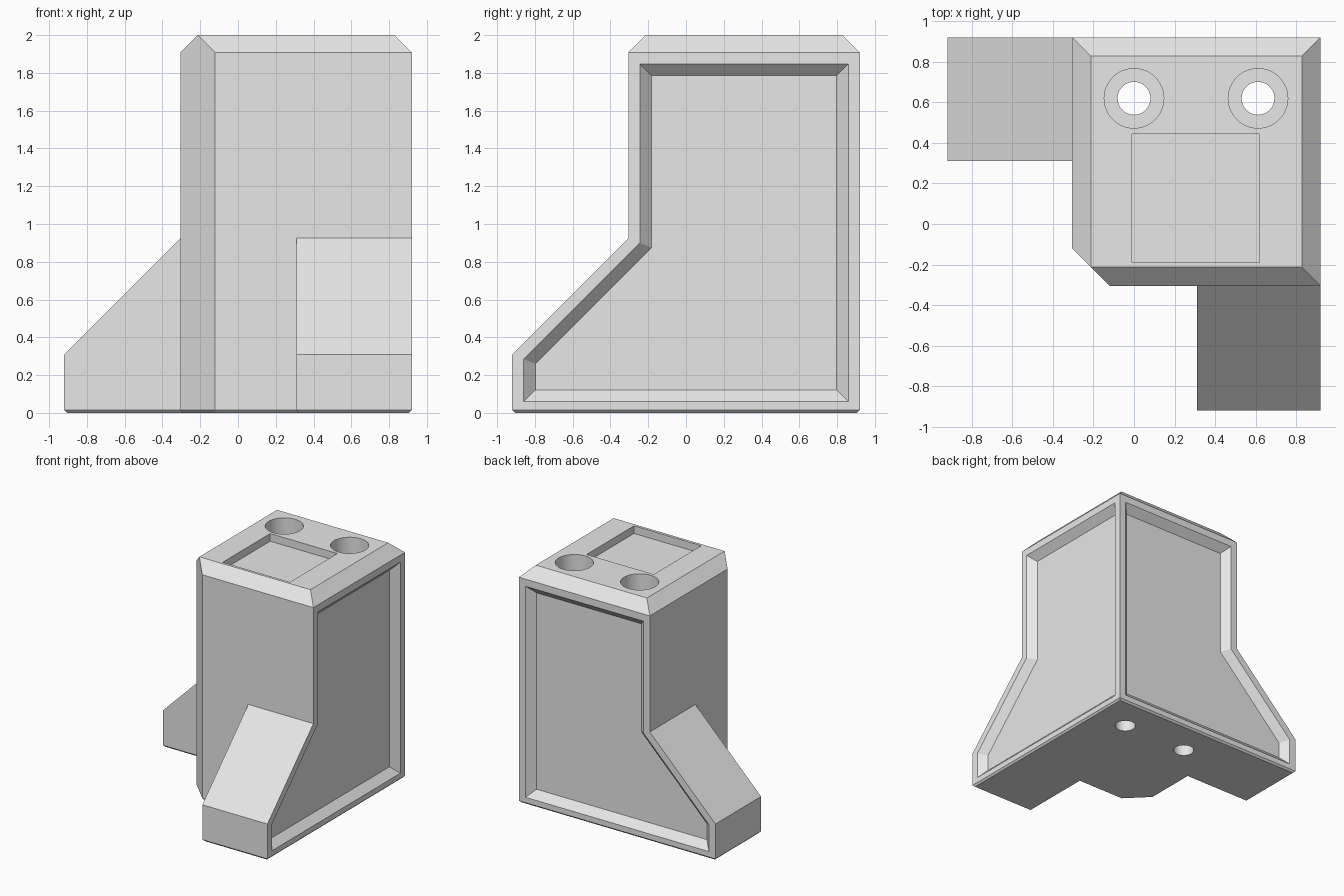
import bpy
import bmesh
from math import radians
from mathutils import Matrix

cube = bpy.data.objects.get("Cube")
if cube:
    bpy.data.objects.remove(cube, do_unlink=True)

HALF = 0.92       # half width of the footprint
INNER = -0.305    # inner sides of the tower
LEG = 0.31        # leg inner side, and height of the leg toe
HEIGHT = 2.0
TOP_BEVEL = 0.092
FOOT_BEVEL = 0.015
PANEL = 0.06      # panel rim width and recess depth

grey = bpy.data.materials.new("light_grey")
grey.use_nodes = True
grey.diffuse_color = (0.8, 0.8, 0.8, 1)
grey.node_tree.nodes["Principled BSDF"].inputs["Base Color"].default_value = (0.8, 0.8, 0.8, 1)


def finish(name, bm):
    bmesh.ops.recalc_face_normals(bm, faces=bm.faces)
    mesh = bpy.data.meshes.new(name)
    bm.to_mesh(mesh)
    bm.free()
    mesh.materials.append(grey)
    obj = bpy.data.objects.new(name, mesh)
    bpy.context.collection.objects.link(obj)
    return obj


def hull(name, points):
    bm = bmesh.new()
    for p in points:
        bm.verts.new(p)
    bmesh.ops.convex_hull(bm, input=bm.verts)
    bmesh.ops.dissolve_limit(bm, angle_limit=0.01, verts=bm.verts, edges=bm.edges)
    return finish(name, bm)


def swap(points, swapped):
    """Mirror points across the diagonal plane x = y."""
    return [(y, x, z) if swapped else (x, y, z) for x, y, z in points]


def combine(target, other, operation):
    mod = target.modifiers.new(operation.title(), 'BOOLEAN')
    mod.operation = operation
    mod.solver = 'EXACT'
    mod.object = other
    other.hide_render = True
    bpy.context.view_layer.objects.active = target
    bpy.ops.object.modifier_apply(modifier=mod.name)
    bpy.data.objects.remove(other, do_unlink=True)


def tower_ring(d, z):
    """Square with one cut corner, moved inwards by d."""
    a, b = INNER + d, HALF - d
    cut = INNER + 2 * TOP_BEVEL + 0.414 * d
    return [(b, b, z), (a, b, z), (a, cut, z), (cut, a, z), (b, a, z)]


# Tower with bevelled top and foot
t = INNER + TOP_BEVEL
u = HALF - TOP_BEVEL
body = hull("corner_body",
            tower_ring(FOOT_BEVEL, 0) + tower_ring(0, FOOT_BEVEL)
            + tower_ring(0, HEIGHT - TOP_BEVEL)
            + [(x, y, HEIGHT) for x in (t, u) for y in (t, u)])

# Two sloped legs, running into the tower
slope_top = LEG + HALF + INNER
for swapped in (False, True):
    pts = []
    for d, z in ((FOOT_BEVEL, 0), (0, FOOT_BEVEL)):
        pts += [(x, y, z) for x in (LEG + d, HALF - d) for y in (d - HALF, 0.4)]
    for x in (LEG, HALF):
        pts += [(x, -HALF, LEG), (x, INNER, slope_top), (x, 0.4, slope_top)]
    combine(body, hull("leg", swap(pts, swapped)), 'UNION')


def panel_ring(d, x):
    lo, hi, mid, k = d - HALF, HALF - d, INNER + d, 0.414 * d
    top = HEIGHT - TOP_BEVEL - d
    outline = [(lo, d), (hi, d), (hi, top), (mid, top), (mid, slope_top - k), (lo, LEG - k)]
    return [(x, y, z) for y, z in outline]


# Recessed side panels with sloping rims
for swapped in (False, True):
    bm = bmesh.new()
    rings = [[bm.verts.new(p) for p in swap(panel_ring(d, x), swapped)]
             for d, x in ((PANEL - 0.02, HALF + 0.02), (2 * PANEL + 0.002, HALF - PANEL))]
    for ring in rings:
        bm.faces.new(ring)
    n = len(rings[0])
    for i in range(n):
        j = (i + 1) % n
        bm.faces.new((rings[0][i], rings[0][j], rings[1][j], rings[1][i]))
    combine(body, finish("panel_cutter", bm), 'DIFFERENCE')

# Square recess in the top
combine(body, hull("top_cutter", [(x, y, z) for x in (-0.01, 0.62)
                                  for y in (-0.19, 0.445)
                                  for z in (HEIGHT - 0.065, HEIGHT + 0.1)]), 'DIFFERENCE')

# Counterbored screw holes
for x in (0.0, 0.612):
    for radius, low in ((0.147, LEG), (0.081, -0.1)):
        bm = bmesh.new()
        high = HEIGHT + 0.1
        bmesh.ops.create_cone(bm, cap_ends=True, segments=64, radius1=radius,
                              radius2=radius, depth=high - low,
                              matrix=Matrix.Translation((x, 0.62, (high + low) / 2)))
        combine(body, finish("hole_cutter", bm), 'DIFFERENCE')

# Merge flat regions and shade the holes smoothly
bm = bmesh.new()
bm.from_mesh(body.data)
bmesh.ops.remove_doubles(bm, verts=bm.verts, dist=0.0005)
bmesh.ops.dissolve_limit(bm, angle_limit=0.01, verts=bm.verts, edges=bm.edges)
bm.to_mesh(body.data)
bm.free()
bpy.ops.object.select_all(action='DESELECT')
body.select_set(True)
bpy.context.view_layer.objects.active = body
bpy.ops.object.shade_smooth_by_angle(angle=radians(20))
